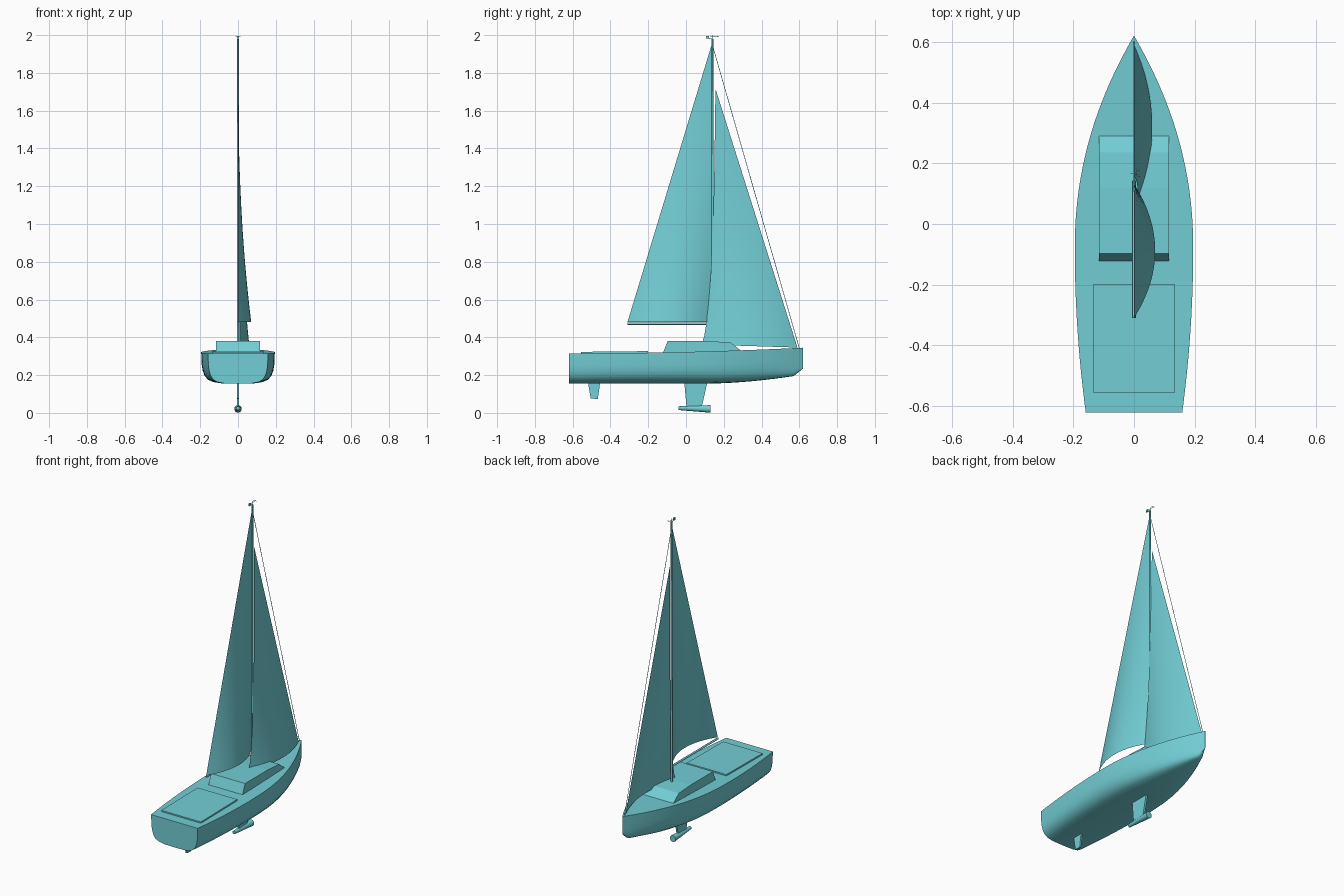
import bpy, bmesh, math
from mathutils import Vector, Matrix

if "Cube" in bpy.data.objects:
    bpy.data.objects.remove(bpy.data.objects["Cube"], do_unlink=True)

teal = bpy.data.materials.new("sea_teal")
teal.use_nodes = True
COLOUR = (0.17, 0.62, 0.67, 1)
teal.diffuse_color = COLOUR
teal.node_tree.nodes["Principled BSDF"].inputs["Base Color"].default_value = COLOUR


def finish(name, bm, smooth=None, solid=True):
    """Turn a bmesh into a named, coloured object."""
    if solid:
        bmesh.ops.recalc_face_normals(bm, faces=bm.faces)
    mesh = bpy.data.meshes.new(name)
    bm.to_mesh(mesh)
    bm.free()
    mesh.materials.append(teal)
    obj = bpy.data.objects.new(name, mesh)
    bpy.context.collection.objects.link(obj)
    if smooth:
        bpy.ops.object.select_all(action="DESELECT")
        obj.select_set(True)
        bpy.context.view_layer.objects.active = obj
        bpy.ops.object.shade_smooth_by_angle(angle=math.radians(smooth))
    return obj


def prism(name, profile, half):
    """Side profile of (y, z) points, extruded across the beam."""
    bm = bmesh.new()
    rings = [[bm.verts.new((x, y, z)) for y, z in profile] for x in (-half, half)]
    for ring in rings:
        bm.faces.new(ring)
    n = len(profile)
    for i in range(n):
        j = (i + 1) % n
        bm.faces.new((rings[0][i], rings[0][j], rings[1][j], rings[1][i]))
    return finish(name, bm)


def rod(name, a, b, r1, r2, sides=12):
    """Round, optionally tapered bar between two points."""
    a, b = Vector(a), Vector(b)
    turn = (b - a).to_track_quat("Z", "Y").to_matrix().to_4x4()
    bm = bmesh.new()
    bmesh.ops.create_cone(bm, cap_ends=True, segments=sides, radius1=r1, radius2=r2,
                          depth=(b - a).length,
                          matrix=Matrix.Translation((a + b) / 2) @ turn)
    return finish(name, bm, 40)


def sail(name, luff, leech, camber, roach=0.0, power=2.6, rows=28, cols=16):
    """Cambered sheet; luff and leech are (foot, head) pairs of points."""
    bm = bmesh.new()
    grid = []
    for i in range(rows + 1):
        v = i / rows
        front = Vector(luff[0]).lerp(Vector(luff[1]), v)
        back = Vector(leech[0]).lerp(Vector(leech[1]), v)
        back.y -= roach * math.sin(math.pi * v ** 0.6)
        row = []
        for j in range(cols + 1):
            u = j / cols
            p = front.lerp(back, u)
            p.x += camber * 4 * u * (1 - u) * (1 - v) ** power
            row.append(bm.verts.new(p))
        grid.append(row)
    for i in range(rows):
        for j in range(cols):
            bm.faces.new((grid[i][j], grid[i + 1][j], grid[i + 1][j + 1], grid[i][j + 1]))
    bmesh.ops.remove_doubles(bm, verts=bm.verts, dist=1e-5)
    bm.normal_update()
    if sum(f.normal.x for f in bm.faces) < 0:
        bmesh.ops.reverse_faces(bm, faces=bm.faces)
    return finish(name, bm, 60, solid=False)


# Hull lines: half beam, sheer height and keel height along the length
def half_beam(y):
    if y > -0.08:
        return max(0.0005, 0.195 * (1 - ((y + 0.08) / 0.7) ** 2.1))
    return 0.195 - 0.036 * ((y + 0.08) / 0.54) ** 2


def sheer(y):
    return 0.315 + 0.03 * ((y + 0.62) / 1.24) ** 2


def keel_line(y):
    if y < 0.1:
        return 0.155
    if y < 0.57:
        return 0.155 + 0.04 * ((y - 0.1) / 0.47) ** 1.8
    return 0.195 + 0.04 * (y - 0.57) / 0.05


# Hull and deck, lofted through cross-sections
SECTION = [(1, 1), (0.985, 0.6), (0.96, 0.42), (0.91, 0.26), (0.82, 0.13),
           (0.68, 0.05), (0.45, 0.01), (0, 0)]
outline = SECTION + [(-w, h) for w, h in SECTION[-2::-1]]
stations = [-0.62 + 1.19 * i / 34 for i in range(35)] + [0.585, 0.6, 0.61, 0.62]
bm = bmesh.new()
rings = []
for y in stations:
    low, high, beam = keel_line(y), sheer(y), half_beam(y)
    rings.append([bm.verts.new((w * beam, y, low + h * (high - low))) for w, h in outline])
for a, b in zip(rings, rings[1:]):
    for k in range(len(outline)):
        m = (k + 1) % len(outline)
        bm.faces.new((a[k], a[m], b[m], b[k]))
bm.faces.new(rings[0])
bm.faces.new(rings[-1])
finish("hull", bm, 35)

# Deck fittings
prism("cabin", [(-0.125, 0.31), (-0.097, 0.38), (0.12, 0.38), (0.235, 0.373),
                (0.297, 0.325), (0.297, 0.31)], 0.116)
prism("cockpit_hatch", [(-0.555, 0.31), (-0.555, 0.323), (-0.2, 0.327), (-0.2, 0.31)], 0.135)

# Underwater parts
prism("keel_fin", [(-0.01, 0.17), (0.115, 0.17), (0.083, 0.03), (0.003, 0.03)], 0.006)
rod("keel_bulb", (0, -0.04, 0.025), (0, 0.13, 0.021), 0.01, 0.02, 16)
prism("rudder", [(-0.52, 0.17), (-0.453, 0.17), (-0.467, 0.073), (-0.505, 0.077)], 0.005)

# Spars and rigging
rod("mast", (0, 0.14, 0.37), (0, 0.14, 1.98), 0.0065, 0.005)
rod("boom", (0, 0.14, 0.472), (0, -0.31, 0.472), 0.006, 0.006)
rod("forestay", (0, 0.6, 0.342), (0, 0.142, 1.94), 0.0015, 0.0015, 6)

# Sails
sail("mainsail", ((0, 0.133, 0.48), (0, 0.138, 1.95)),
     ((0, -0.31, 0.48), (0, 0.136, 1.95)), 0.07)
sail("jib", ((0, 0.59, 0.346), (0, 0.158, 1.71)),
     ((0.014, 0.083, 0.362), (0, 0.156, 1.71)), 0.053, roach=-0.028)

# Masthead wind gear
rod("wind_vane_arm", (0, 0.125, 1.99), (0, 0.175, 1.992), 0.0012, 0.0012, 6)
rod("wind_vane_post", (0, 0.14, 1.975), (0, 0.14, 2.0), 0.0015, 0.0015, 6)
prism("masthead_light", [(0.107, 1.982), (0.122, 1.982), (0.122, 1.996), (0.107, 1.996)], 0.004)
rod("masthead_bracket", (0, 0.115, 1.985), (0, 0.142, 1.978), 0.0015, 0.0015, 6)
rod("wind_cup_arm", (-0.012, 0.165, 1.994), (0.012, 0.165, 1.994), 0.0012, 0.0012, 6)
